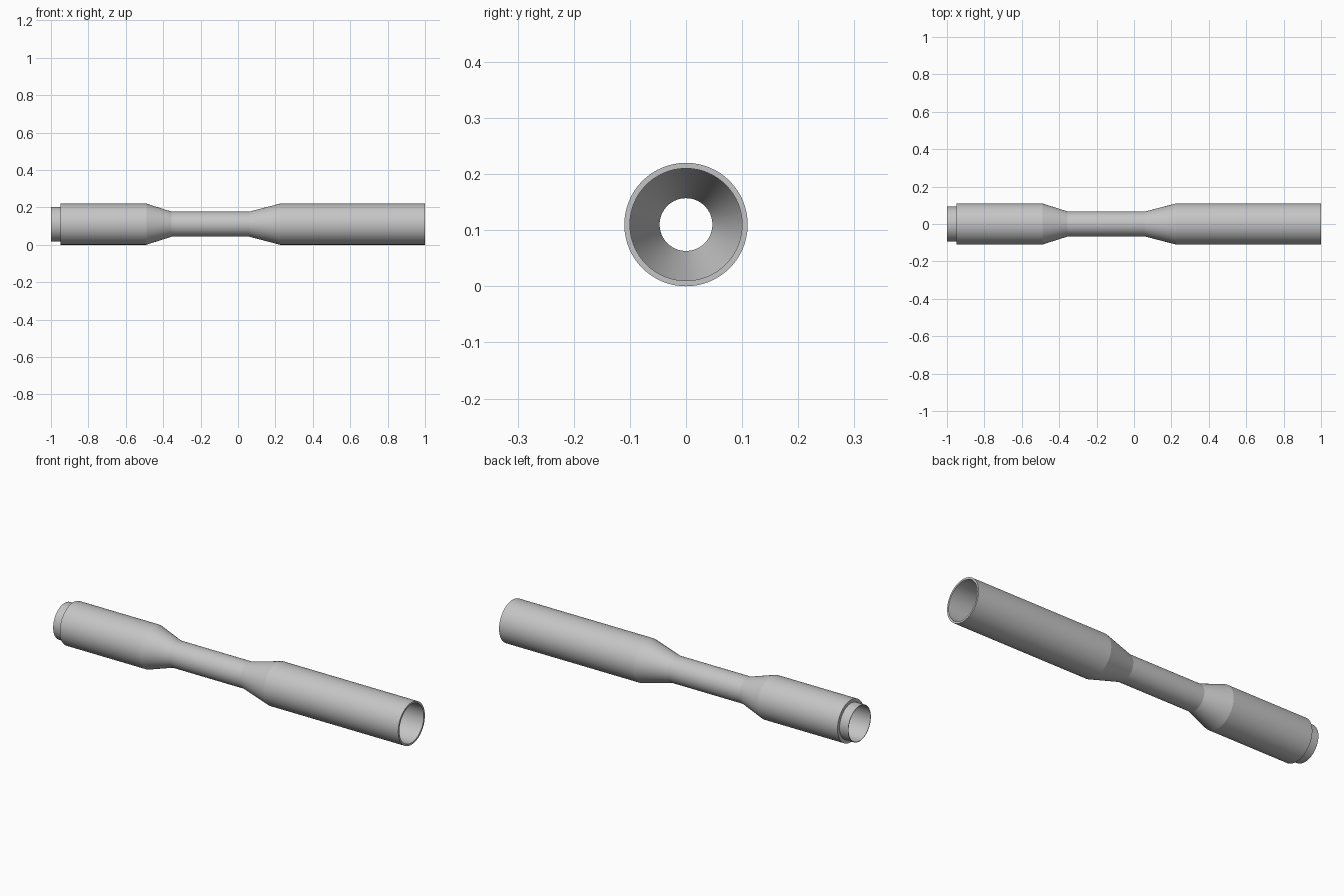
import bpy, bmesh, math
from mathutils import Matrix, Vector

cube = bpy.data.objects.get("Cube")
if cube:
    bpy.data.objects.remove(cube, do_unlink=True)

RADIUS = 0.11
SEGMENTS = 64

# Plain grey finish
grey = bpy.data.materials.new("light grey")
colour = (0.56, 0.56, 0.56, 1)
grey.use_nodes = True
grey.diffuse_color = colour
grey.node_tree.nodes["Principled BSDF"].inputs["Base Color"].default_value = colour

# Wall section as (x, radius): outside from the spigot to the socket, then back along the bore
outside = [(-1, 0.093), (-0.95, 0.093), (-0.95, RADIUS), (-0.49, RADIUS),
           (-0.355, 0.067), (0.06, 0.067), (0.225, RADIUS), (1, RADIUS)]
bore = [(1, 0.1), (0.225, 0.1), (0.06, 0.047), (-0.355, 0.047),
        (-0.49, 0.09), (-1, 0.09)]

# Hollow tube with a narrow throat, turned around the x axis
bm = bmesh.new()
verts = [bm.verts.new((x, 0, r)) for x, r in outside + bore]
edges = [bm.edges.new((a, b)) for a, b in zip(verts, verts[1:] + verts[:1])]
bmesh.ops.spin(bm, geom=verts + edges, cent=Vector(), axis=Vector((1, 0, 0)),
               angle=math.tau, steps=SEGMENTS, use_merge=True)
bmesh.ops.remove_doubles(bm, verts=bm.verts, dist=0.0001)
bmesh.ops.recalc_face_normals(bm, faces=bm.faces)
bmesh.ops.transform(bm, matrix=Matrix.Translation((0, 0, RADIUS)), verts=bm.verts)

mesh = bpy.data.meshes.new("venturi_tube")
bm.to_mesh(mesh)
bm.free()
mesh.materials.append(grey)
tube = bpy.data.objects.new("venturi_tube", mesh)
bpy.context.collection.objects.link(tube)

# Smooth round walls with crisp shoulders and cone edges
bpy.ops.object.select_all(action="DESELECT")
tube.select_set(True)
bpy.context.view_layer.objects.active = tube
bpy.ops.object.shade_smooth_by_angle(angle=math.radians(12))
